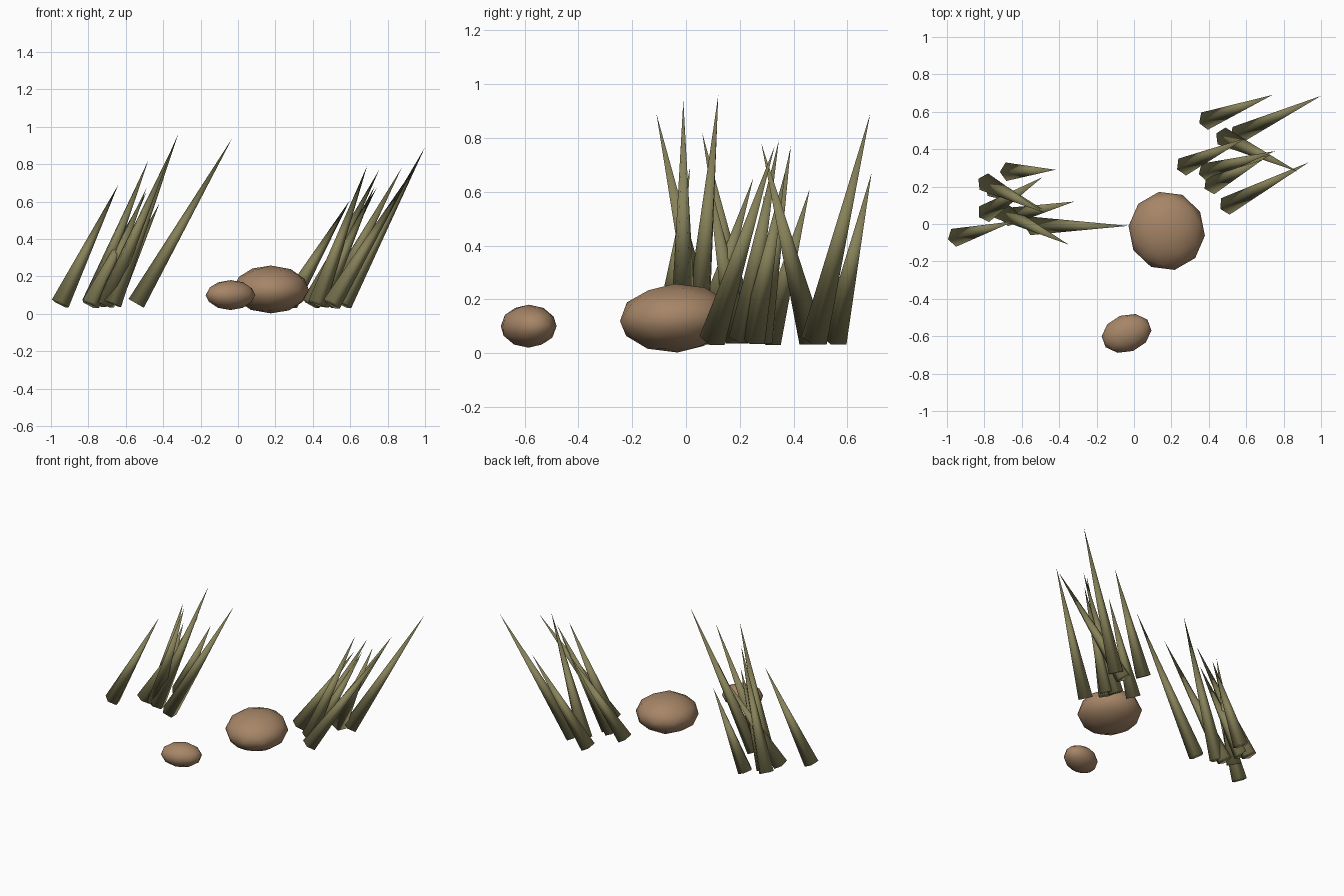
import bpy
from mathutils import Vector, Euler

cube = bpy.data.objects.get("Cube")
if cube:
    bpy.data.objects.remove(cube, do_unlink=True)


def make_material(name, colour):
    mat = bpy.data.materials.new(name)
    mat.use_nodes = True
    mat.diffuse_color = (*colour, 1)
    mat.node_tree.nodes["Principled BSDF"].inputs["Base Color"].default_value = (*colour, 1)
    return mat


olive = make_material("olive grass", (0.24, 0.22, 0.10))
tan = make_material("tan stone", (0.38, 0.235, 0.135))


def finish(name, mat):
    obj = bpy.context.object
    obj.name = name
    obj.data.materials.append(mat)
    return obj


def blade(name, base, tip, radius=0.052):
    """Five-sided spike leaning from its ground point to its tip."""
    start, end = Vector((*base, 0.053)), Vector(tip)
    axis = end - start
    bpy.ops.mesh.primitive_cone_add(
        vertices=5, radius1=radius, radius2=0, depth=axis.length,
        location=(start + end) / 2,
        rotation=axis.to_track_quat("Z", "Y").to_euler())
    finish(name, olive)
    bpy.ops.object.shade_smooth()


def stone(name, centre, radii, turn):
    """Rounded low-poly pebble."""
    bpy.ops.mesh.primitive_ico_sphere_add(subdivisions=2, radius=1, location=centre,
                                          rotation=Euler(turn))
    obj = finish(name, tan)
    obj.scale = radii
    bpy.ops.object.shade_smooth()


# Grass tufts: ground point, tip
tufts = {
    "right_grass_blade": [
        ((-0.95, -0.07), (-0.64, 0.015, 0.69)),
        ((-0.67, 0.28), (-0.42, 0.29, 0.59)),
        ((-0.79, 0.22), (-0.48, 0.06, 0.82)),
        ((-0.79, 0.06), (-0.49, 0.25, 0.65)),
        ((-0.67, 0.04), (-0.32, 0.12, 0.96)),
        ((-0.71, 0.07), (-0.35, -0.11, 0.89)),
        ((-0.54, -0.01), (-0.03, -0.01, 0.94)),
        ((-0.75, 0.19), (-0.49, 0.08, 0.67)),
    ],
    "left_grass_blade": [
        ((0.39, 0.555), (0.74, 0.69, 0.67)),
        ((0.48, 0.465), (0.875, 0.28, 0.78)),
        ((0.56, 0.48), (1.0, 0.685, 0.89)),
        ((0.27, 0.31), (0.60, 0.46, 0.61)),
        ((0.39, 0.28), (0.755, 0.39, 0.77)),
        ((0.42, 0.21), (0.69, 0.345, 0.79)),
        ((0.50, 0.10), (0.935, 0.33, 0.77)),
        ((0.44, 0.25), (0.73, 0.37, 0.68)),
    ],
}
for name, blades in tufts.items():
    for i, (base, tip) in enumerate(blades, 1):
        blade(f"{name}_{i}", base, tip)

# Stones
stone("large_stone", (0.175, -0.037, 0.13), (0.205, 0.213, 0.128), (0.05, 0, 0.2))
stone("small_stone", (-0.04, -0.585, 0.10), (0.137, 0.10, 0.08), (0, 0, 0.35))
